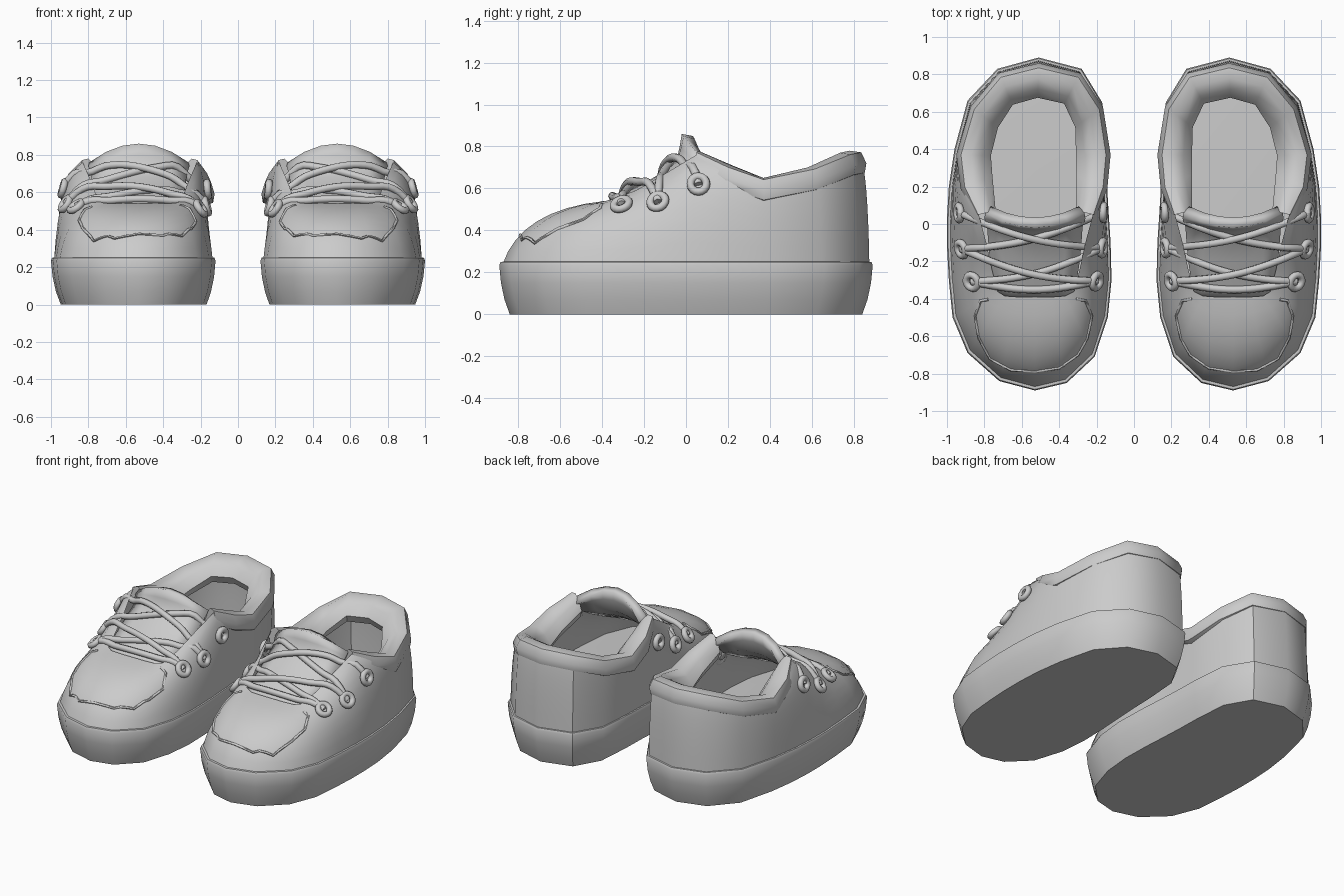
import bpy, bmesh, math
from mathutils import Vector
from mathutils.bvhtree import BVHTree

if "Cube" in bpy.data.objects:
    bpy.data.objects.remove(bpy.data.objects["Cube"])

CX = 0.54
grey = bpy.data.materials.new("plain grey")
grey.diffuse_color = (0.6, 0.6, 0.6, 1)
grey.use_nodes = True
grey.node_tree.nodes["Principled BSDF"].inputs["Base Color"].default_value = grey.diffuse_color

# Sole outline (x, y), clockwise from the heel
outline = [(.51, .89), (.73, .83), (.89, .66), (.96, .40), (.99, .2), (1, .03), (1, -.12), (.99, -.3),
           (.97, -.5), (.89, -.69), (.72, -.84), (.53, -.89), (.36, -.85), (.21, -.71), (.14, -.5),
           (.12, -.3), (.125, -.1), (.135, .05), (.145, .22), (.15, .40), (.17, .65), (.28, .83)]
# Upper edge of the shoe (x, y, z), matching the outline point for point
opening = [(.51, .83, .76), (.71, .78, .75), (.85, .61, .68), (.92, .37, .63), (.90, .2, .69),
           (.83, .05, .76), (.79, -.1, .67), (.76, -.24, .59), (.73, -.36, .545), (.69, -.385, .54),
           (.62, -.39, .54), (.53, -.39, .54), (.44, -.39, .54), (.37, -.385, .54), (.32, -.36, .545),
           (.29, -.24, .59), (.26, -.1, .67), (.22, .05, .76), (.17, .2, .69), (.155, .37, .63),
           (.19, .61, .68), (.30, .78, .75)]


def inset(d):
    return [(CX + (x - CX) * (1 - d / .44), y * (1 - d / .89)) for x, y in outline]


def loft(name, rings, closed=True, caps=True, wrap=False, angle=40, fix=True, thickness=0):
    """Skin a list of point rings, smooth it and mirror it to the other shoe."""
    bm = bmesh.new()
    rows = [[bm.verts.new(p) for p in r] for r in rings]
    n = len(rings[0])
    for i in range(len(rows) if wrap else len(rows) - 1):
        a, b = rows[i], rows[(i + 1) % len(rows)]
        for j in range(n if closed else n - 1):
            k = (j + 1) % n
            bm.faces.new((a[j], a[k], b[k], b[j]))
    if caps:
        bm.faces.new(rows[0])
        bm.faces.new(rows[-1])
    if fix:
        bmesh.ops.recalc_face_normals(bm, faces=bm.faces)
    me = bpy.data.meshes.new(name)
    bm.to_mesh(me)
    tree = BVHTree.FromBMesh(bm)
    bm.free()
    me.materials.append(grey)
    ob = bpy.data.objects.new(name, me)
    bpy.context.collection.objects.link(ob)
    bpy.ops.object.select_all(action='DESELECT')
    ob.select_set(True)
    bpy.context.view_layer.objects.active = ob
    bpy.ops.object.shade_smooth_by_angle(angle=math.radians(angle))
    if thickness:
        s = ob.modifiers.new("thickness", 'SOLIDIFY')
        s.thickness, s.offset = thickness, -1
    ob.modifiers.new("other shoe", 'MIRROR')
    return tree


def tube(name, pts, radius, closed=False, sides=8):
    pts = [Vector(p) for p in pts]
    n, rings, side = len(pts), [], None
    for i, p in enumerate(pts):
        a = pts[(i - 1) % n] if closed else pts[max(i - 1, 0)]
        b = pts[(i + 1) % n] if closed else pts[min(i + 1, n - 1)]
        t = (b - a).normalized()
        if side is None:
            side = t.orthogonal()
        side = (side - t * side.dot(t)).normalized()
        up = t.cross(side)
        rings.append([p + radius * (side * math.cos(q) + up * math.sin(q))
                      for q in (2 * math.pi * k / sides for k in range(sides))])
    if closed:  # line the last ring up with the first
        shift = min(range(sides), key=lambda s: (rings[-1][s] - rings[0][0]).length)
        if shift:
            rings.append([rings[0][(j - shift) % sides] for j in range(sides)])
    loft(name, rings, caps=not closed, wrap=closed and len(rings) == n, angle=60)


# Sole with a narrow welt ledge on top
loft("sole", [[(x, y, z) for x, y in inset(d)] for d, z in
              ((.05, 0), (.025, .07), (.008, .15), (0, .235), (.006, .25), (.04, .252))])

# Upper: curved sections from the welt to the opening
STEPS = 8
base = inset(.016)
rings = []
for s in range(STEPS + 1):
    t = s / STEPS
    ring = []
    for (bx, by), o in zip(base, opening):
        p0, p2 = Vector((bx, by, .24)), Vector(o)
        p1 = p0.lerp(p2, .18)
        p1.z = .24 + (o[2] - .24) * .86
        ring.append((1 - t) ** 2 * p0 + 2 * t * (1 - t) * p1 + t * t * p2)
    rings.append(ring)
upper = loft("upper", rings, caps=False)

# Padded collar around the ankle, from one front corner round the heel to the other
order = [5, 4, 3, 2, 1, 0, 21, 20, 19, 18, 17]
centre = Vector((.525, .36, 0))
profile = [(-.022, -.085), (-.03, -.04), (-.005, .012), (.05, .02), (.11, -.015), (.155, -.08), (.13, -.13), (.03, -.11)]
rings = []
for k, i in enumerate(order):
    p = Vector(opening[i])
    inward = centre - p
    inward.z = 0
    inward.normalize()
    if k in (0, 10):
        inward = Vector((-1 if k == 0 else 1, .25, 0)).normalized()
    w = .6 if k in (0, 10) else 1
    rings.append([p + inward * a * w + Vector((0, 0, b)) for a, b in profile])
loft("padded_collar", rings, angle=50)

# Tongue rows: y, z, half width, sideways curl back, sideways drop
rows = [(-.42, .515, .20, .01, .02), (-.33, .565, .22, 0, .03), (-.2, .625, .24, 0, .035),
        (-.1, .685, .25, .01, .04), (-.045, .735, .255, .03, .05), (-.03, .80, .27, .06, .06),
        (-.02, .86, .265, .08, .10)]
us = [-1, -.66, -.33, 0, .33, .66, 1]
tongue = loft("tongue", [[(.53 + u * h, y + c * u * u, z - d * u * u) for u in us]
                         for y, z, h, c, d in rows],
              closed=False, caps=False, fix=False, thickness=.055)


def drape(x, y, z=0.0):
    """Highest surface height at x, y."""
    for tree in (upper, tongue):
        hit = tree.ray_cast(Vector((x, y, 2)), Vector((0, 0, -1)))[0]
        if hit:
            z = max(z, hit.z)
    return z


# Raised seam around the toe cap
seam = [(.31, -.40), (.26, -.41), (.225, -.49), (.25, -.61), (.30, -.70), (.40, -.77), (.53, -.79),
        (.66, -.78), (.77, -.72), (.83, -.61), (.85, -.49), (.82, -.41), (.76, -.40)]
path = []
for a, b in zip(seam, seam[1:]):
    for t in (0, .33, .67):
        x, y = a[0] + (b[0] - a[0]) * t, a[1] + (b[1] - a[1]) * t
        hit = upper.ray_cast(Vector((x, y, 2)), Vector((0, 0, -1)))[0]
        if hit:
            path.append(hit)
tube("toe_cap_seam", path, .008, sides=6)

# Eyelet rings lying on the upper, three each side
right = [Vector(p) for p in ((.93, .06, .62), (.91, -.13, .53), (.85, -.30, .50))]
left = [Vector((1.07 - p.x, p.y, p.z)) for p in right]
anchors = {}
for side, spots in (("right", right), ("left", left)):
    for i, p in enumerate(spots):
        co, no = upper.find_nearest(p)[:2]
        if no.dot(co - Vector((.53, co.y, .3))) < 0:
            no = -no
        e1 = no.cross(Vector((0, 1, 0))).normalized()
        e2 = no.cross(e1)
        c = co + no * .014
        tube(f"eyelet_{side}_{i + 1}",
             [c + .038 * (e1 * math.cos(q) + e2 * math.sin(q))
              for q in (math.pi * k / 8 for k in range(16))], .019, closed=True)
        anchors[side, i] = co + no * .012


def lace(name, a, b, lift):
    n, pts = 24, []
    for k in range(n + 1):
        s = k / n
        p = a.lerp(b, s)
        p.y -= .045 * math.sin(math.pi * s)
        if 0 < k < n:
            p.z = max(p.z, drape(p.x, p.y)) + .012 + lift * math.sin(math.pi * s)
        pts.append(p)
    for _ in range(3):  # relax the path
        pts = [pts[0]] + [(pts[k - 1] + pts[k] * 2 + pts[k + 1]) / 4 for k in range(1, n)] + [pts[-1]]
    tube(name, pts, .02)


# Crossed laces and the straight bar nearest the toe
for i in range(2):
    lace(f"lace_over_{i + 1}", anchors["right", i], anchors["left", i + 1], .028)
    lace(f"lace_under_{i + 1}", anchors["left", i], anchors["right", i + 1], 0)
lace("lace_bar", anchors["left", 2], anchors["right", 2], 0)
